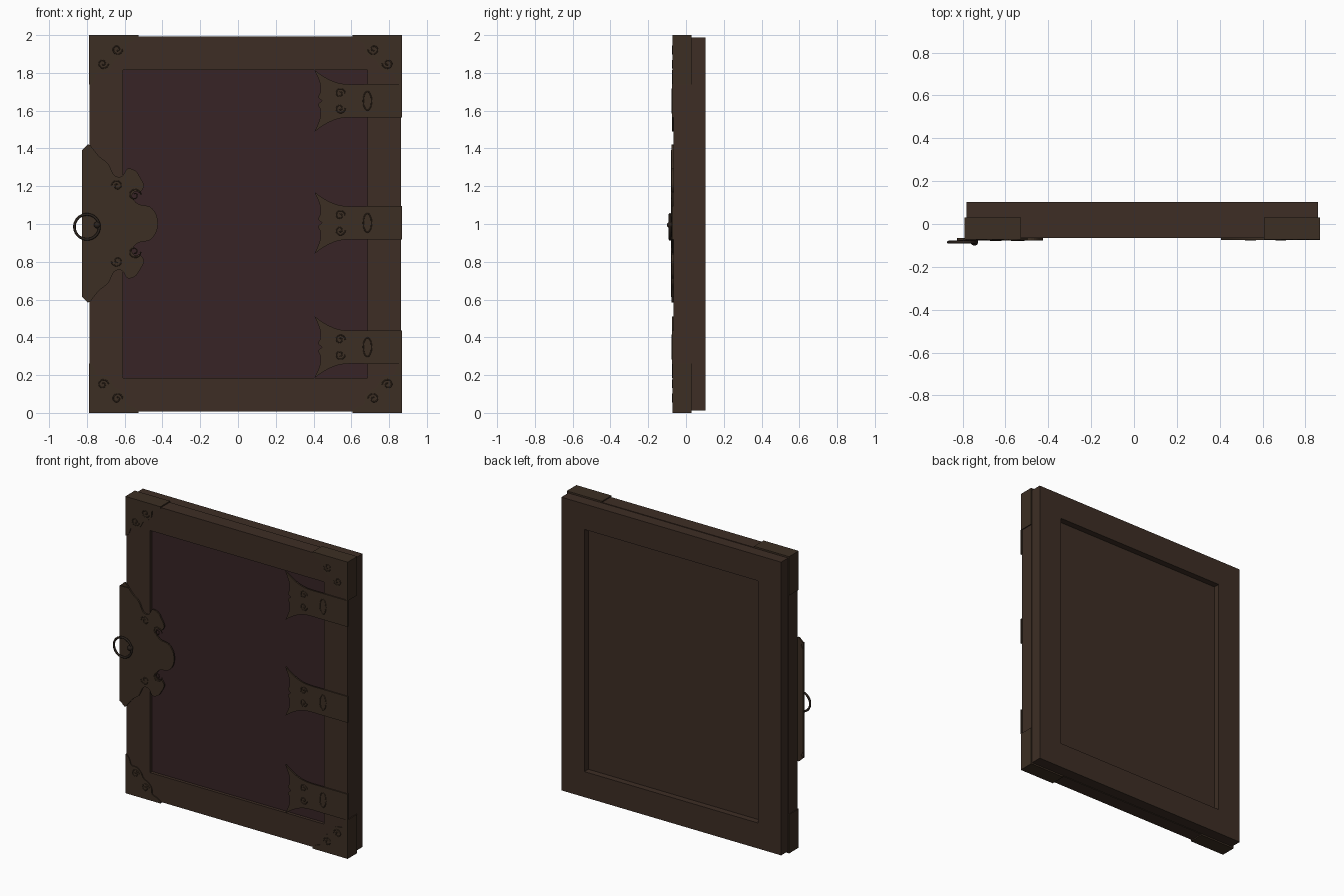
import bpy, bmesh, math
from mathutils import Vector

if "Cube" in bpy.data.objects:
    bpy.data.objects.remove(bpy.data.objects["Cube"])


def material(name, rgb):
    m = bpy.data.materials.new(name)
    m.diffuse_color = (*rgb, 1)
    m.use_nodes = True
    m.node_tree.nodes["Principled BSDF"].inputs["Base Color"].default_value = m.diffuse_color
    return m


WOOD = material("dark brown wood", (0.047, 0.027, 0.018))
BRASS = material("aged bronze", (0.046, 0.028, 0.017))
CLOTH = material("plum leather", (0.038, 0.0175, 0.019))
IRON = material("dark iron", (0.022, 0.015, 0.011))


def finish(name, bm, mat):
    bmesh.ops.recalc_face_normals(bm, faces=bm.faces)
    me = bpy.data.meshes.new(name)
    bm.to_mesh(me)
    bm.free()
    ob = bpy.data.objects.new(name, me)
    bpy.context.collection.objects.link(ob)
    me.materials.append(mat)
    return ob


def box(name, lo, hi, mat):
    bm = bmesh.new()
    bmesh.ops.create_cube(bm, size=1)
    for v in bm.verts:
        v.co = Vector([(a + b) / 2 + c * (b - a) for a, b, c in zip(lo, hi, v.co)])
    return finish(name, bm, mat)


def plate(name, outline, y0, y1, mat):
    """Flat cut-out standing in the xz plane, from y0 to y1."""
    bm = bmesh.new()
    face = bm.faces.new([bm.verts.new((x, y0, z)) for x, z in outline])
    ext = bmesh.ops.extrude_face_region(bm, geom=[face])
    for v in ext["geom"]:
        if isinstance(v, bmesh.types.BMVert):
            v.co.y = y1
    bmesh.ops.triangulate(bm, faces=[f for f in bm.faces if len(f.verts) > 4])
    return finish(name, bm, mat)


def smooth(points, n=4):
    """Catmull-Rom curve through an open list of 2D points."""
    p = [Vector(q) for q in points]
    p = [p[0]] + p + [p[-1]]
    out = []
    for a, b, c, d in zip(p, p[1:], p[2:], p[3:]):
        for i in range(n):
            t = i / n
            out.append(0.5 * (2 * b + (c - a) * t + (2 * a - 5 * b + 4 * c - d) * t ** 2
                              + (3 * b - a - 3 * c + d) * t ** 3))
    return [tuple(q) for q in out] + [tuple(p[-1])]


def tube(name, pts, y, r, mat, cyclic=False):
    cu = bpy.data.curves.new(name, 'CURVE')
    cu.dimensions = '3D'
    cu.bevel_depth, cu.bevel_resolution = r, 2
    sp = cu.splines.new('POLY')
    sp.points.add(len(pts) - 1)
    for q, (x, z) in zip(sp.points, pts):
        q.co = (x, y, z, 1)
    sp.use_cyclic_u = cyclic
    cu.materials.append(mat)
    ob = bpy.data.objects.new(name, cu)
    bpy.context.collection.objects.link(ob)
    return ob


def scroll(name, cx, cz, r, sx, sz, y):
    """Small raised spiral ornament."""
    pts = [(cx + sx * r * (1 - k / 26) * math.cos(k * 0.4),
            cz + sz * r * (1 - k / 26) * math.sin(k * 0.4)) for k in range(22)]
    tube(name, pts, y, 0.003, BRASS)


# mitred frame: one rectangle profile swept round the opening
X0, X1, Z0, Z1 = -0.785, 0.862, 0.008, 1.992
W = 0.176
bm = bmesh.new()
loops = []
for inset, y in [(W, -0.045), (W, -0.066), (0, -0.066), (0, 0.028),
                 (0.004, 0.028), (0.004, 0.102), (W, 0.102), (W, 0.06)]:
    loops.append([bm.verts.new((x, y, z)) for x, z in
                  [(X0 + inset, Z0 + inset), (X1 - inset, Z0 + inset),
                   (X1 - inset, Z1 - inset), (X0 + inset, Z1 - inset)]])
for a, b in zip(loops, loops[1:] + loops[:1]):
    for i in range(4):
        j = (i + 1) % 4
        bm.faces.new((a[i], a[j], b[j], b[i]))
finish("frame", bm, WOOD)

# front and back panels
box("front_panel", (X0 + W, -0.045, Z0 + W), (X1 - W, 0, Z1 - W), CLOTH)
box("back_panel", (X0 + W, 0, Z0 + W), (X1 - W, 0.06, Z1 - W), WOOD)

# corner caps: scalloped front plate plus two side flanges
half = [(0.262, 0.012), (0.235, 0.03), (0.2, 0.045), (0.195, 0.085), (0.17, 0.115), (0.135, 0.135)]
edge = smooth(half + [(b, a) for a, b in half[-2::-1]])
for ex, sx in ((-0.79, 1), (0.868, -1)):
    for ez, sz in ((0.0, 1), (2.0, -1)):
        outline = [(ex, ez), (ex + sx * 0.262, ez)]
        outline += [(ex + sx * a, ez + sz * b) for a, b in edge] + [(ex, ez + sz * 0.262)]
        plate("corner_cap", outline, -0.072, -0.065, BRASS)
        for name, dx, dz in (("cap_end_flange", 0.262, 0.009), ("cap_side_flange", 0.007, 0.262)):
            xs, zs = sorted((ex, ex + sx * dx)), sorted((ez, ez + sz * dz))
            box(name, (xs[0], -0.072, zs[0]), (xs[1], 0.03, zs[1]), BRASS)
        for a, b in ((0.15, 0.075), (0.075, 0.15)):
            scroll("cap_scroll", ex + sx * a, ez + sz * b, 0.03, sx, sz, -0.072)

# three fishtail hinge straps
top = smooth([(0.68, 0.088), (0.58, 0.088), (0.52, 0.098), (0.46, 0.125), (0.405, 0.163)])
tail = smooth([(0.405, 0.163), (0.432, 0.1), (0.437, 0.05), (0.425, 0.02), (0.445, 0)])[1:]
upper = [(0.868, 0.088)] + top + tail
for cz in (0.348, 1.006, 1.652):
    outline = [(x, cz + z) for x, z in upper] + [(x, cz - z) for x, z in upper[-2::-1]]
    plate("hinge_strap", outline, -0.074, -0.064, BRASS)
    for s in (1, -1):
        scroll("strap_scroll", 0.54, cz + s * 0.04, 0.028, 1, s, -0.074)
    ring = [(0.685 + 0.022 * math.cos(k * math.pi / 8),
             cz + 0.05 * math.sin(k * math.pi / 8)) for k in range(16)]
    tube("strap_oval", ring, -0.074, 0.003, BRASS, True)

# ornate clasp plate, mirrored about its middle
CZ = 1.003
right = smooth([(-0.783, 0.415), (-0.735, 0.355), (-0.688, 0.317), (-0.655, 0.255), (-0.614, 0.25),
                (-0.585, 0.29), (-0.545, 0.28), (-0.522, 0.25), (-0.498, 0.2), (-0.52, 0.165),
                (-0.545, 0.17), (-0.562, 0.142), (-0.529, 0.103), (-0.466, 0.088),
                (-0.432, 0.045), (-0.424, 0)])
upper = [(-0.826, 0.345), (-0.812, 0.37), (-0.824, 0.39), (-0.795, 0.418)] + right
outline = [(x, CZ + z) for x, z in upper] + [(x, CZ - z) for x, z in upper[-2::-1]]
plate("clasp_plate", outline, -0.076, -0.066, BRASS)
box("clasp_bar", (-0.826, -0.08, CZ - 0.39), (-0.762, -0.07, CZ + 0.39), BRASS)
for s in (1, -1):
    scroll("clasp_scroll", -0.548, CZ + s * 0.15, 0.035, 1, s, -0.076)
    scroll("clasp_scroll", -0.64, CZ + s * 0.2, 0.03, -1, s, -0.076)

# pull ring and its stud
ring = [(-0.8 + 0.066 * math.cos(k * math.pi / 20),
         0.985 + 0.066 * math.sin(k * math.pi / 20)) for k in range(40)]
tube("pull_ring", ring, -0.085, 0.007, IRON, True)
bm = bmesh.new()
bmesh.ops.create_uvsphere(bm, u_segments=20, v_segments=12, radius=0.018)
for v in bm.verts:
    v.co += Vector((-0.745, -0.083, 0.995))
for f in bm.faces:
    f.smooth = True
finish("ring_stud", bm, IRON)
